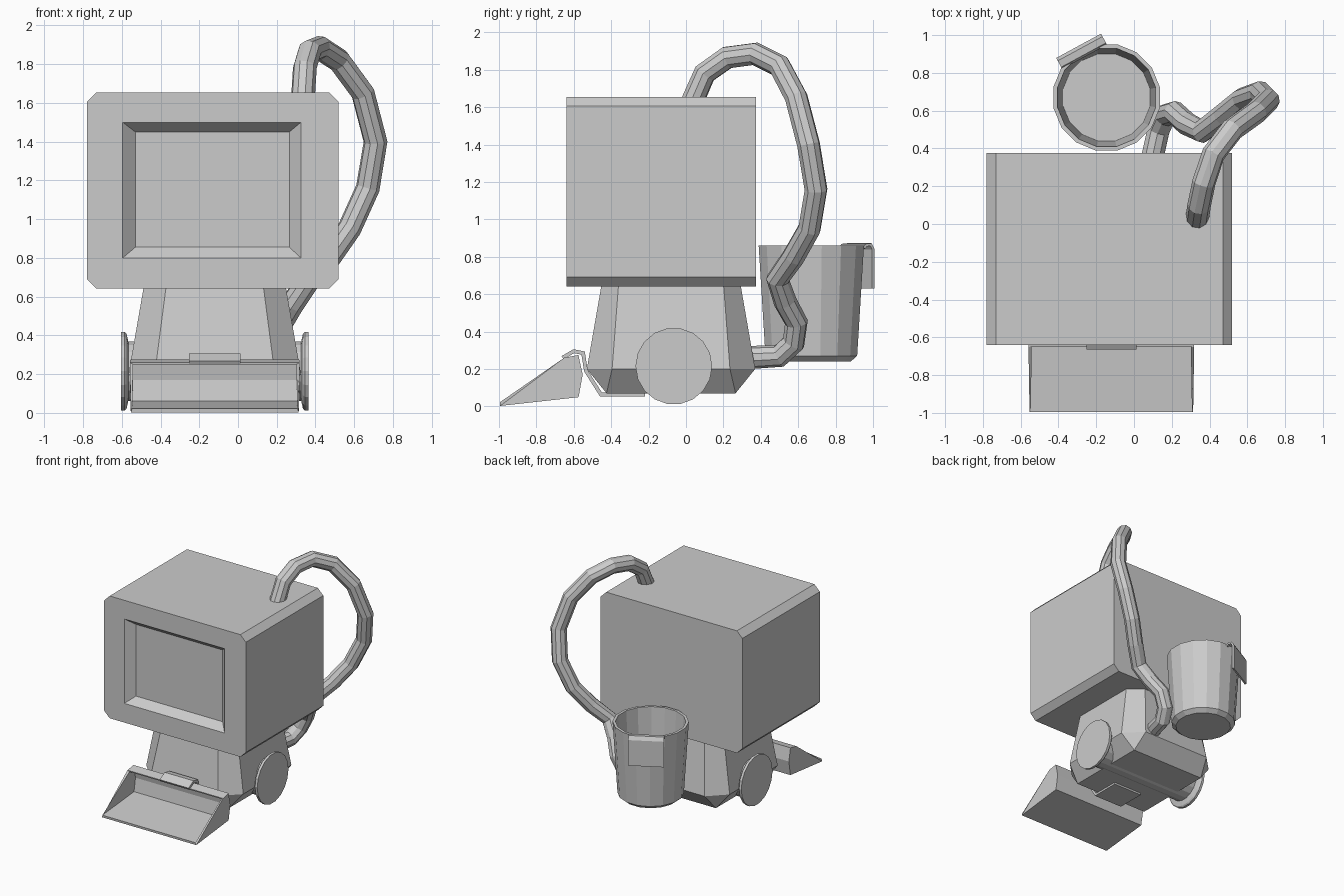
import bpy, bmesh, math
from mathutils import Matrix, Vector

cube = bpy.data.objects.get("Cube")
if cube:
    bpy.data.objects.remove(cube, do_unlink=True)

grey = bpy.data.materials.new("plain_grey")
grey.use_nodes = True
COLOR = (0.6, 0.6, 0.6, 1)
grey.diffuse_color = COLOR
grey.node_tree.nodes["Principled BSDF"].inputs["Base Color"].default_value = COLOR


def add_object(name, bm, recalc=True):
    if recalc:
        bmesh.ops.recalc_face_normals(bm, faces=bm.faces[:])
    mesh = bpy.data.meshes.new(name)
    bm.to_mesh(mesh)
    bm.free()
    mesh.materials.append(grey)
    obj = bpy.data.objects.new(name, mesh)
    bpy.context.collection.objects.link(obj)
    return obj


def loft(bm, rings, caps=True):
    """Skin a list of equally long closed rings."""
    loops = [[bm.verts.new(p) for p in ring] for ring in rings]
    n = len(loops[0])
    for a, b in zip(loops, loops[1:]):
        for i in range(n):
            j = (i + 1) % n
            bm.faces.new((a[i], a[j], b[j], b[i]))
    if caps:
        bm.faces.new(loops[0][::-1])
        bm.faces.new(loops[-1])


def octagon(hx, hy, cx, cy):
    """Corner-cut rectangle: half sizes and flat half lengths."""
    pts = [(hx, -cy), (hx, cy), (cx, hy), (-cx, hy)]
    return pts + [(-x, -y) for x, y in pts]


def ribbon(name, profile, width, thickness, matrix):
    """Bent plate: a (depth, height) path swept across its width."""
    bm = bmesh.new()
    rows = [[bm.verts.new((s * width / 2, u, v)) for s in (-1, 1)] for u, v in profile]
    for a, b in zip(rows, rows[1:]):
        bm.faces.new((a[0], a[1], b[1], b[0]))
    bm.transform(matrix)
    obj = add_object(name, bm)
    mod = obj.modifiers.new("thickness", "SOLIDIFY")
    mod.thickness = thickness
    mod.offset = 0
    mod.use_even_offset = True
    return obj


AXIS_X = -0.12  # centre line of the base

# Head: box with the long edges cut, and a recessed screen
bm = bmesh.new()
head = octagon(0.65, 0.507, 0.60, 0.457)
loft(bm, [[(x - 0.13, y, z + 1.148) for x, z in head] for y in (-0.64, 0.375)])
bm.faces.ensure_lookup_table()
front = min(bm.faces, key=lambda f: f.calc_center_median().y)
bmesh.ops.delete(bm, geom=[front], context="FACES_ONLY")


def screen_ring(x0, x1, z0, z1, y):
    return [bm.verts.new(p) for p in ((x0, y, z0), (x1, y, z0), (x1, y, z1), (x0, y, z1))]


rim = screen_ring(-0.595, 0.325, 0.80, 1.50, -0.64)
screen = screen_ring(-0.53, 0.265, 0.855, 1.45, -0.58)
for i in range(4):
    j = (i + 1) % 4
    bm.faces.new((rim[i], rim[j], screen[j], screen[i]))
bm.faces.new(screen)
# Flat frame around the screen
outer = sorted([v for v in bm.verts if abs(v.co.y + 0.64) < 1e-4 and v not in rim],
               key=lambda v: math.atan2(v.co.z - 1.148, v.co.x + 0.13))
for i, v in enumerate(outer):
    w = outer[(i + 1) % len(outer)]
    near = [min(rim, key=lambda r: (r.co - p.co).length) for p in (v, w)]
    corners = [v, w, near[1]] + ([near[0]] if near[0] != near[1] else [])
    bm.faces.new(corners)
add_object("head", bm)

# Body: tapered corner-cut tower above a narrower rectangular underside
bm = bmesh.new()
BODY_Y = -0.08
lower = octagon(0.445, 0.45, 0.31, 0.315)
under = [(math.copysign(0.34, x), math.copysign(0.345, y)) for x, y in lower]
upper = octagon(0.365, 0.37, 0.25, 0.28)
loft(bm, [[(x + AXIS_X, y + BODY_Y, z) for x, y in ring]
          for ring, z in ((under, 0.07), (lower, 0.2), (upper, 0.66))])
bmesh.ops.remove_doubles(bm, verts=bm.verts[:], dist=0.001)
add_object("body", bm)


def disc_rings(profile, sides, center):
    """Rings around the x axis from (offset, radius) pairs."""
    cx, cy, cz = center
    return [[(cx + d, cy + r * math.cos(a), cz + r * math.sin(a))
             for a in [2 * math.pi * k / sides for k in range(sides)]]
            for d, r in profile]


# Axle and wheels
HUB = (AXIS_X, -0.065, 0.215)
bm = bmesh.new()
loft(bm, disc_rings([(-0.445, 0.155), (0.445, 0.155)], 18, HUB))
add_object("axle", bm)
for name, side in (("right_wheel", -1), ("left_wheel", 1)):
    bm = bmesh.new()
    rim_profile = [(0.445, 0.15), (0.455, 0.195), (0.465, 0.205), (0.485, 0.205)]
    loft(bm, disc_rings([(side * d, r) for d, r in rim_profile], 18, HUB))
    add_object(name, bm)

# Scoop: thin-walled tray open to the front and top
bm = bmesh.new()
path = [(-0.995, 0.012), (-0.58, 0.055), (-0.56, 0.17), (-0.58, 0.268), (-0.65, 0.255)]
sides = [[bm.verts.new((AXIS_X + s * 0.43, y, z)) for y, z in path] for s in (-1, 1)]
for i in range(len(path) - 1):
    bm.faces.new((sides[0][i], sides[1][i], sides[1][i + 1], sides[0][i + 1]))
for side in sides:
    bm.faces.new(side)
scoop = add_object("scoop", bm)
mod = scoop.modifiers.new("thickness", "SOLIDIFY")
mod.thickness = 0.02
mod.offset = 0

# Arm bending from under the body up over the scoop's back
ribbon("scoop_arm",
       [(-0.22, 0.064), (-0.455, 0.064), (-0.535, 0.19), (-0.55, 0.285),
        (-0.60, 0.295), (-0.66, 0.26)],
       0.265, 0.02, Matrix.Translation((AXIS_X, 0, 0)))

# Bucket: hollow tapered pail with a bevelled base
bm = bmesh.new()
PAIL = Vector((-0.145, 0.67, 0))
SIDES = 16
pail_profile = [(0.215, 0.24), (0.25, 0.27), (0.287, 0.86), (0.265, 0.86), (0.235, 0.29)]
loft(bm, [[(PAIL.x + r * math.cos(2 * math.pi * (k + 0.5) / SIDES),
            PAIL.y + r * math.sin(2 * math.pi * (k + 0.5) / SIDES), z)
           for k in range(SIDES)] for r, z in pail_profile])
add_object("bucket", bm)

# Clip hooked over the bucket rim
ribbon("bucket_clip",
       [(0.25, 0.845), (0.26, 0.862), (0.29, 0.865), (0.304, 0.84), (0.304, 0.63)],
       0.27, 0.014, Matrix.Translation(PAIL) @ Matrix.Rotation(math.radians(28.5), 4, "Z"))

# Hose from the top of the head round to the back of the body
hose_path = [
    (0.335, 0.03, 1.62), (0.345, 0.10, 1.78), (0.37, 0.22, 1.865), (0.42, 0.37, 1.885),
    (0.52, 0.50, 1.82), (0.645, 0.59, 1.65), (0.71, 0.655, 1.40), (0.67, 0.695, 1.16),
    (0.575, 0.66, 0.95), (0.47, 0.575, 0.80), (0.36, 0.49, 0.68), (0.28, 0.53, 0.56),
    (0.215, 0.59, 0.45), (0.165, 0.575, 0.34), (0.13, 0.50, 0.27), (0.09, 0.32, 0.26)]
curve = bpy.data.curves.new("hose_path", "CURVE")
curve.dimensions = "3D"
curve.bevel_depth = 0.062
curve.bevel_resolution = 3
curve.use_fill_caps = True
spline = curve.splines.new("POLY")
spline.points.add(len(hose_path) - 1)
for point, co in zip(spline.points, hose_path):
    point.co = (*co, 1)
spline.use_smooth = False
curve.materials.append(grey)
hose = bpy.data.objects.new("hose", curve)
bpy.context.collection.objects.link(hose)
